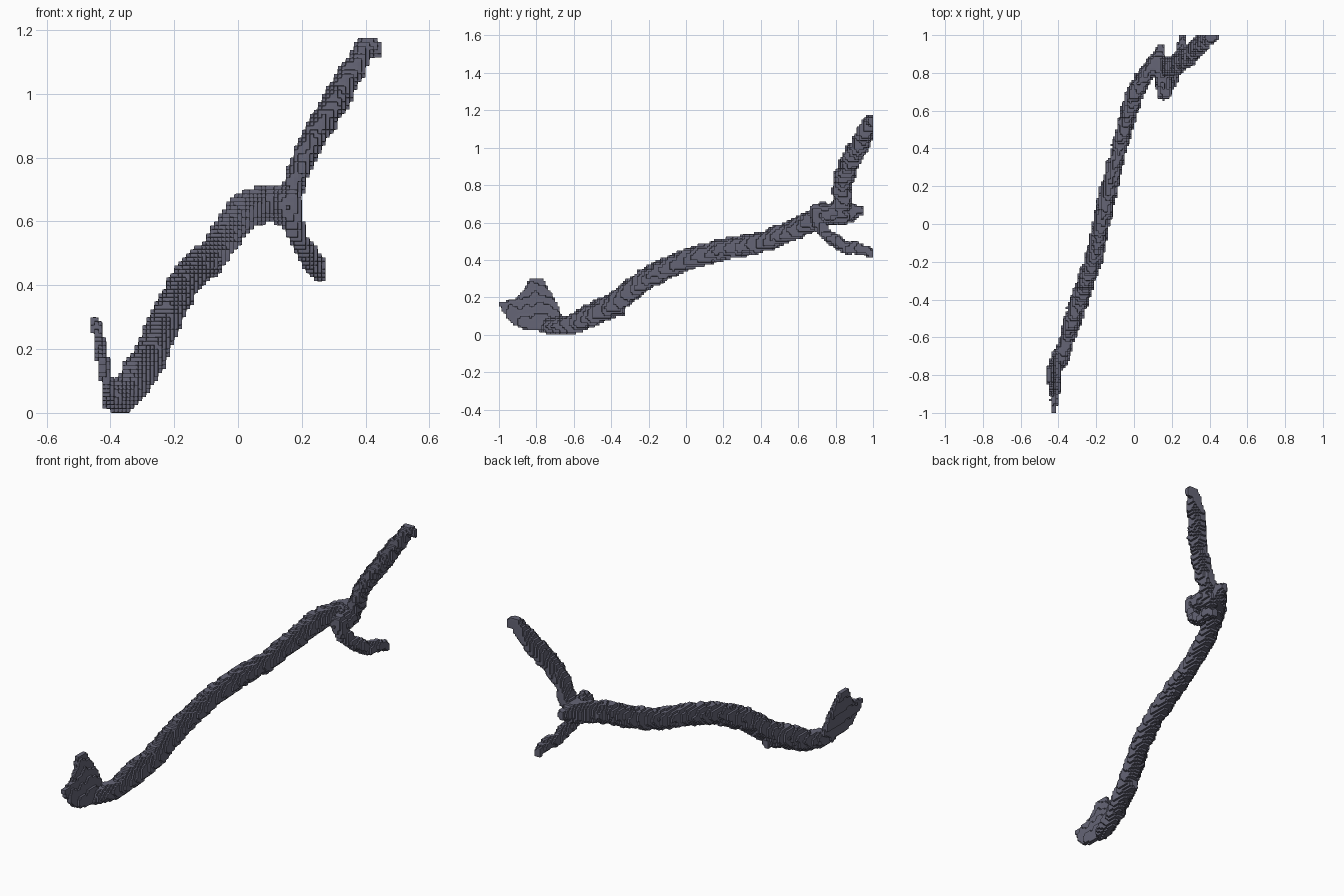
import bpy
import math
from mathutils import Vector, noise

cube = bpy.data.objects.get("Cube")
if cube:
    bpy.data.objects.remove(cube, do_unlink=True)

H = 0.0125                        # edge of one small block
UPRIGHT = Vector((1, 1, 0.76))    # distance scale for sections taller than wide
DEEP = Vector((1, 0.7, 0.9))      # distance scale for sections deeper than wide

slate = bpy.data.materials.new("slate grey")
slate.use_nodes = True
colour = (0.13, 0.13, 0.18, 1)
slate.diffuse_color = colour
slate.node_tree.nodes["Principled BSDF"].inputs["Base Color"].default_value = colour


def fill_segment(cells, a, b, ra, rb, rough, squash=UPRIGHT):
    """Fill the blocks inside a tapering capsule with a slightly lumpy skin."""
    reach = max(ra, rb) / min(squash) + 0.02
    lo = [math.floor((min(a[i], b[i]) - reach) / H) for i in range(3)]
    hi = [math.ceil((max(a[i], b[i]) + reach) / H) for i in range(3)]
    limit = round(1 / H)
    lo[1], hi[1] = max(lo[1], -limit), min(hi[1], limit)
    lo[2] = max(lo[2], 0)
    a, b = a * squash, b * squash
    d = b - a
    length = max(d.length_squared, 1e-9)
    for i in range(lo[0], hi[0]):
        for j in range(lo[1], hi[1]):
            for k in range(lo[2], hi[2]):
                p = Vector((i + 0.5, j + 0.5, k + 0.5)) * H
                q = p * squash
                t = min(1, max(0, (q - a).dot(d) / length))
                gap = (q - a - d * t).length - (ra + (rb - ra) * t)
                if gap < -rough or (gap < rough and gap < rough * 1.6 * noise.noise(p * 22)):
                    cells.add((i, j, k))


def tube(points, squash=UPRIGHT):
    cells = set()
    for p, q in zip(points, points[1:]):
        fill_segment(cells, Vector(p[:3]), Vector(q[:3]), p[3], q[3], 0.006, squash)
    return cells


def build(name, cells):
    """Skin a set of blocks with only its outer faces, then soften the steps."""
    index, faces = {}, []
    for c in cells:
        for axis in range(3):
            for side in (0, 1):
                n = list(c)
                n[axis] += 2 * side - 1
                if tuple(n) in cells:
                    continue
                u, v = (axis + 1) % 3, (axis + 2) % 3
                face = []
                for du, dv in ((0, 0), (1, 0), (1, 1), (0, 1)):
                    w = list(c)
                    w[axis] += side
                    w[u] += du
                    w[v] += dv
                    face.append(index.setdefault(tuple(w), len(index)))
                faces.append(face if side else face[::-1])
    mesh = bpy.data.meshes.new(name)
    mesh.from_pydata([Vector(w) * H for w in index], [], faces)
    mesh.materials.append(slate)
    obj = bpy.data.objects.new(name, mesh)
    bpy.context.collection.objects.link(obj)
    soften = obj.modifiers.new("soften", 'SMOOTH')
    soften.factor = 0.4
    soften.iterations = 1


# Main trunk: x, y, z, radius
trunk = tube([
    (-0.39, -0.74, 0.045, 0.033), (-0.355, -0.6, 0.06, 0.042),
    (-0.318, -0.5, 0.108, 0.05), (-0.287, -0.4, 0.155, 0.05),
    (-0.217, -0.2, 0.31, 0.047), (-0.173, 0, 0.40, 0.045),
    (-0.13, 0.2, 0.457, 0.045), (-0.078, 0.4, 0.493, 0.042),
    (-0.027, 0.6, 0.57, 0.046), (0.01, 0.7, 0.625, 0.047),
    (0.07, 0.81, 0.655, 0.043), (0.125, 0.87, 0.655, 0.044),
    (0.14, 0.935, 0.665, 0.02)])

# Small swellings on the trunk
trunk |= tube([(-0.11, 0.25, 0.48, 0.03), (-0.115, 0.28, 0.495, 0.025)])
trunk |= tube([(-0.275, -0.37, 0.145, 0.04), (-0.28, -0.35, 0.13, 0.025)])

# Rising branch, cut flat at the back
upper = tube([
    (0.12, 0.84, 0.66, 0.045), (0.17, 0.84, 0.7, 0.035),
    (0.2, 0.832, 0.79, 0.036), (0.243, 0.855, 0.87, 0.038),
    (0.285, 0.885, 0.94, 0.04), (0.322, 0.925, 1.01, 0.04),
    (0.365, 0.965, 1.085, 0.035), (0.405, 0.99, 1.145, 0.03),
    (0.435, 0.997, 1.14, 0.02)], DEEP)

# Drooping branch with its knob
lower = tube([
    (0.14, 0.84, 0.65, 0.046), (0.155, 0.77, 0.65, 0.042),
    (0.16, 0.69, 0.655, 0.036), (0.175, 0.71, 0.58, 0.032),
    (0.205, 0.77, 0.52, 0.028), (0.235, 0.86, 0.465, 0.027),
    (0.25, 0.93, 0.455, 0.026), (0.255, 0.99, 0.437, 0.018)])

# Thin upright fan at the foot: rays from the heel to a ragged rim
rim = [(-0.68, 0.09), (-0.7, 0.16), (-0.735, 0.22), (-0.775, 0.285), (-0.825, 0.285),
       (-0.86, 0.225), (-0.91, 0.17), (-0.985, 0.16), (-0.94, 0.09), (-0.87, 0.04)]
fan = set()
heel = Vector((-0.4, -0.76, 0.045))
for (y0, z0), (y1, z1) in zip(rim, rim[1:]):
    for s in range(5):
        y, z = y0 + (y1 - y0) * s / 5, z0 + (z1 - z0) * s / 5
        fill_segment(fan, heel, Vector((-0.399 - 0.17 * z, y, z)), 0.019, 0.015, 0.003)

build("vessel_trunk", trunk | upper | lower | fan)
